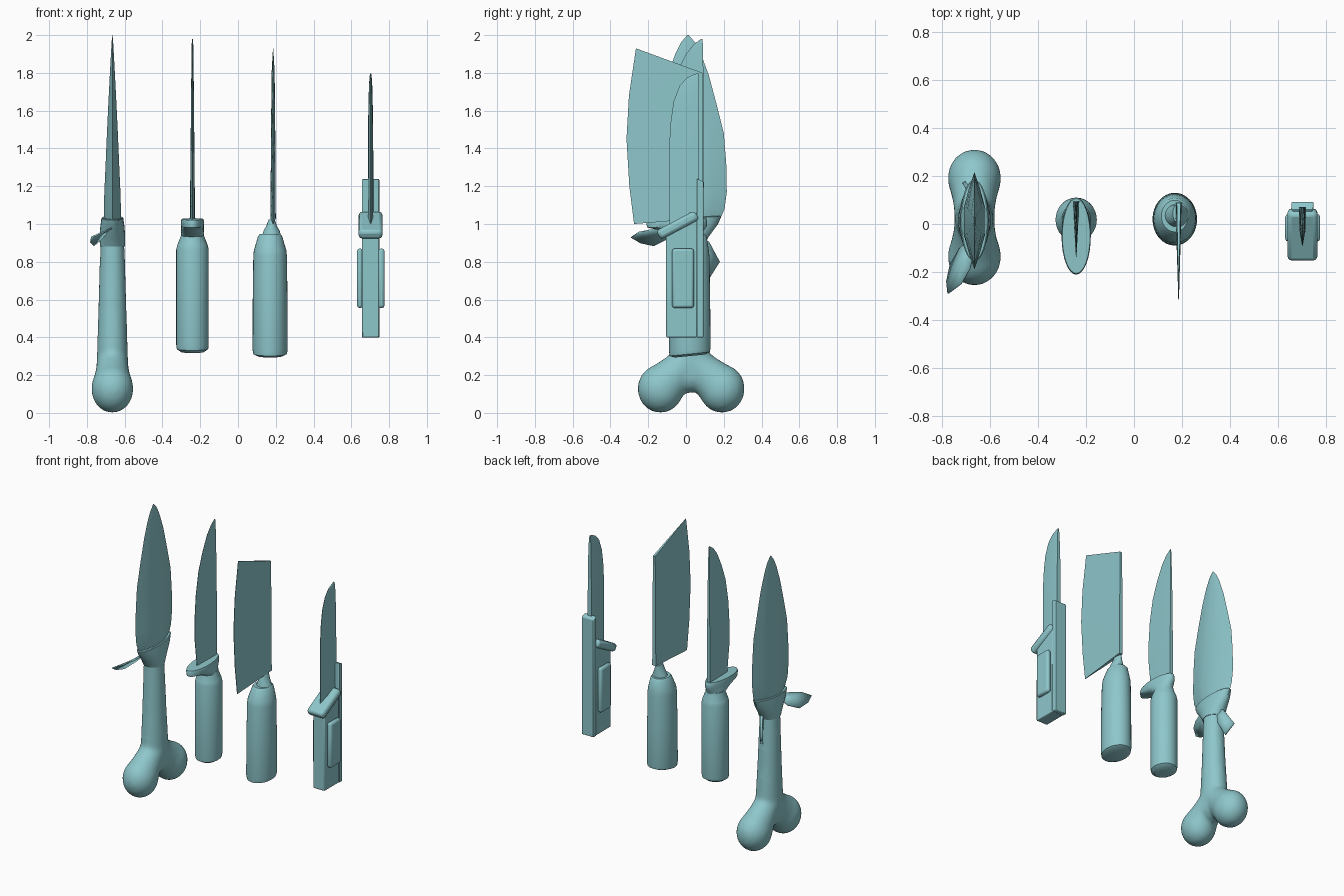
import bpy, bmesh, math
from mathutils import Vector

TEAL = bpy.data.materials.new("teal")
TEAL.diffuse_color = (.27, .57, .60, 1)


def finish(name, bm, smooth=35):
    bmesh.ops.recalc_face_normals(bm, faces=bm.faces)
    me = bpy.data.meshes.new(name)
    bm.to_mesh(me)
    bm.free()
    me.materials.append(TEAL)
    ob = bpy.data.objects.new(name, me)
    bpy.context.collection.objects.link(ob)
    bpy.ops.object.select_all(action='DESELECT')
    ob.select_set(True)
    bpy.context.view_layer.objects.active = ob
    bpy.ops.object.shade_smooth_by_angle(angle=math.radians(smooth))
    return ob


def skin(bm, rings):
    rows = [[bm.verts.new(p) for p in r] for r in rings]
    n = len(rows[0])
    for a, b in zip(rows, rows[1:]):
        for i in range(n):
            bm.faces.new((a[i], a[(i + 1) % n], b[(i + 1) % n], b[i]))
    bm.faces.new(rows[0][::-1])
    bm.faces.new(rows[-1])


def ellipse(cx, cy, z, rx, ry, tilt=0.0, n=32):
    pts = []
    for i in range(n):
        a = 2 * math.pi * i / n
        y = ry * math.sin(a)
        pts.append((cx + rx * math.cos(a), cy + y, z + tilt * y))
    return pts


def loft(name, cx, rows, n=32):
    """rows: (z, centre y, radius x, radius y, tilt)"""
    bm = bmesh.new()
    skin(bm, [ellipse(cx, cy, z, rx, ry, t, n) for z, cy, rx, ry, t in rows])
    return finish(name, bm)


def blade(name, cx, rows, bevel):
    """rows: edge (y, z), spine (y, z), half thickness; bevel = share of width ground"""
    bm = bmesh.new()
    rings = []
    for ey, ez, sy, sz, t in rows:
        my, mz = ey + (sy - ey) * bevel, ez + (sz - ez) * bevel
        rings.append([(cx - t * .12, ey, ez), (cx + t * .12, ey, ez), (cx + t * .85, my, mz),
                      (cx + t, sy, sz), (cx - t, sy, sz), (cx - t * .85, my, mz)])
    skin(bm, rings)
    return finish(name, bm, 12)


def prism(name, x0, x1, outline, bevel=0.008):
    bm = bmesh.new()
    skin(bm, [[(x, y, z) for y, z in outline] for x in (x0, x1)])
    ob = finish(name, bm)
    m = ob.modifiers.new("bevel", 'BEVEL')
    m.width, m.segments = bevel, 2
    return ob


def sheet(name, pts, thick=0.008):
    bm = bmesh.new()
    c = bm.verts.new(sum((Vector(p) for p in pts), Vector()) / len(pts) + Vector((0, 0, .008)))
    vs = [bm.verts.new(p) for p in pts]
    for i in range(len(vs)):
        bm.faces.new((vs[i], vs[(i + 1) % len(vs)], c))
    ob = finish(name, bm, 50)
    m = ob.modifiers.new("thickness", 'SOLIDIFY')
    m.thickness, m.offset = thick, 0
    return ob


# --- bone knife: fused bone handle
BX = -0.665
bm = bmesh.new()
skin(bm, [ellipse(BX, cy, z, r, ry) for z, cy, r, ry in (
    (.22, .025, .083, .11), (.34, .022, .081, .098), (.55, .02, .075, .083),
    (.75, .018, .069, .075), (.95, .015, .062, .068))])
balls = [(.022, .2, .09)]
for ly in (-.135, .19):
    for k in range(9):
        f = k / 8
        balls.append((.022 + (ly - .022) * f, .28 - .152 * f, .092 + .03 * f ** 2))
for y, z, r in balls:
    res = bmesh.ops.create_uvsphere(bm, u_segments=24, v_segments=16, radius=r)
    for v in res["verts"]:
        v.co = Vector((v.co.x * .92 + BX, v.co.y + y, v.co.z * 1.05 + z))
bone = finish("bone_handle", bm)
m = bone.modifiers.new("fuse", 'REMESH')
m.mode, m.voxel_size, m.use_smooth_shade = 'VOXEL', .012, True
m = bone.modifiers.new("soften", 'SMOOTH')
m.factor, m.iterations = .5, 14

# leaf-shaped blade with lens section
bm = bmesh.new()
rings = []
for z, cy, rx, ry in ((.92, .015, .05, .09), (1.0, .015, .054, .155), (1.08, .012, .053, .192),
                      (1.17, .013, .05, .203), (1.32, .013, .042, .2), (1.48, .013, .034, .187),
                      (1.64, .012, .025, .148), (1.79, .012, .016, .108), (1.9, .011, .009, .068),
                      (1.96, .011, .005, .038), (2.0, .01, .001, .004)):
    us = (-1, -.65, -.28, .28, .65)
    half = [(rx * (1 - abs(u) ** 1.5), u) for u in us]
    rings.append([(BX + x, cy + ry * u, z) for x, u in half]
                 + [(BX - x, cy - ry * u, z) for x, u in half])
skin(bm, rings)
finish("stone_blade", bm, 30)

# wrapped binding and its loose ends
loft("blade_binding", BX, [(.88, .015, .066, .075, .0), (.93, .015, .068, .105, .02),
                           (.985, .015, .064, .148, .04), (1.03, .015, .058, .17, .06),
                           (1.034, .015, .053, .165, .06)])
sheet("binding_leaf", [(-.67, -.06, .98), (-.725, -.1, .92), (-.765, -.17, .885), (-.78, -.24, .9),
                       (-.775, -.29, .93), (-.72, -.25, .955), (-.685, -.19, .967), (-.665, -.12, .98)])
sheet("binding_tail", [(-.65, .075, .93), (-.67, .12, .905), (-.71, .175, .8),
                       (-.675, .125, .72), (-.65, .08, .82)], .016)

# --- chef knife
KX = -0.241
loft("chef_handle", KX, [(.322, .018, .06, .064, .08), (.338, .018, .083, .088, .08),
                         (.36, .018, .086, .092, .06), (.6, .018, .086, .092, 0),
                         (.865, .018, .086, .091, 0), (.89, .018, .08, .086, 0),
                         (.935, .018, .062, .068, 0), (.95, .018, .06, .066, 0)])
loft("chef_guard", KX, [(.93, .018, .058, .064, 0), (.96, -.01, .06, .10, 0),
                        (.985, -.048, .06, .158, .02), (1.014, -.05, .061, .161, .03),
                        (1.026, -.05, .058, .156, .03)])
blade("chef_blade", KX, [(-.11, 1.0, .093, 1.0, .013), (-.135, 1.2, .094, 1.2, .012),
                         (-.138, 1.35, .095, 1.35, .011), (-.125, 1.52, .094, 1.52, .009),
                         (-.095, 1.68, .093, 1.68, .008), (-.05, 1.80, .092, 1.80, .006),
                         (0, 1.90, .09, 1.90, .005), (.04, 1.95, .089, 1.955, .004),
                         (.08, 1.98, .086, 1.98, .003)], .7)

# --- cleaver
CX = 0.17
loft("cleaver_handle", CX, [(.301, .02, .066, .08, .1), (.312, .02, .089, .106, .1),
                            (.335, .02, .093, .11, .08), (.6, .02, .092, .108, 0),
                            (.83, .022, .089, .102, 0), (.86, .023, .086, .098, 0),
                            (.935, .033, .064, .076, 0), (.946, .033, .056, .066, 0)])
loft("cleaver_neck", CX + .008, [(.94, .035, .05, .048, 0), (.965, .037, .042, .045, 0),
                                 (.99, .04, .028, .042, 0), (1.025, .045, .016, .036, 0)])
blade("cleaver_blade", .186, [(-.275, 1.0, .09, 1.03, .014), (-.3, 1.2, .09, 1.2, .013),
                              (-.315, 1.45, .09, 1.42, .012), (-.302, 1.68, .09, 1.61, .010),
                              (-.265, 1.93, .088, 1.80, .008)], .8)

# --- folding knife: body, back plate, side grips, guard
FX = 0.702
prism("folding_body", FX - .045, FX + .045,
      [(-.105, .4), (.058, .4), (.058, 1.06), (-.105, .95)], .006)
prism("folding_back_plate", FX - .046, FX + .046,
      [(.058, .398), (.092, .398), (.092, 1.225), (.058, 1.24)], .005)
for name, x0, x1 in (("left_grip", FX - .072, FX - .04), ("right_grip", FX + .04, FX + .074)):
    prism(name, x0, x1, [(-.074, .555), (.042, .555), (.042, .87), (-.074, .87)], .014)
d = Vector((.22, .125)).normalized()
nrm = Vector((-d.y, d.x)) * .027
a, b = Vector((-.146, .94)), Vector((.058, 1.048))
prism("folding_guard", FX - .063, FX + .063,
      [tuple(p) for p in (a - nrm, b - nrm, b + nrm, a + nrm)], .018)
blade("folding_blade", FX, [(-.088, .96, .07, 1.0, .015), (-.09, 1.4, .07, 1.4, .014),
                            (-.08, 1.55, .07, 1.55, .013), (-.065, 1.65, .069, 1.65, .011),
                            (-.035, 1.73, .068, 1.73, .009), (.005, 1.775, .067, 1.775, .006),
                            (.05, 1.795, .066, 1.797, .003)], .4)
